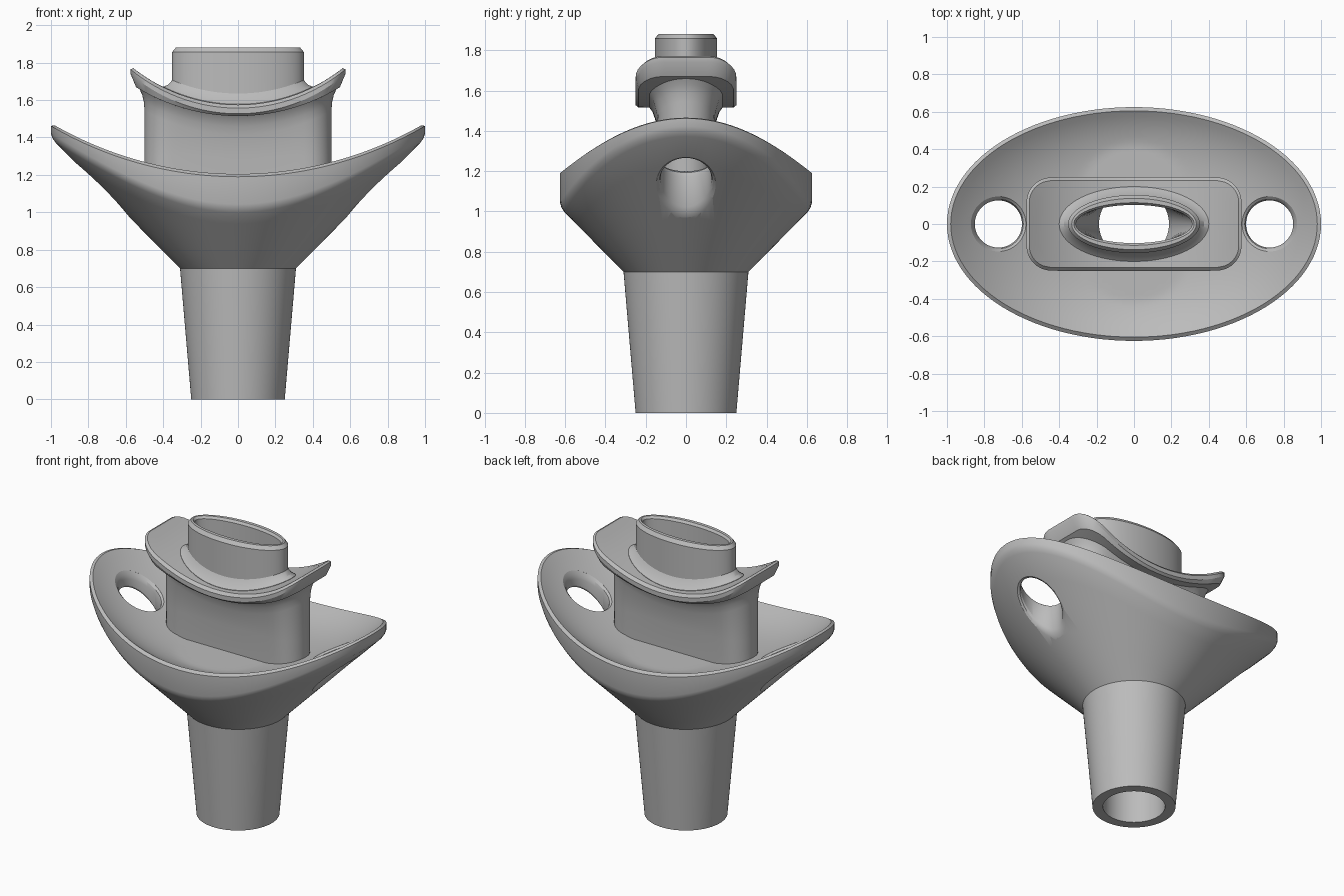
import bpy, bmesh, math

cube = bpy.data.objects.get("Cube")
if cube:
    bpy.data.objects.remove(cube, do_unlink=True)

SEGMENTS = 112
grey = bpy.data.materials.new("neutral_grey")
grey.use_nodes = True
grey.diffuse_color = (0.5, 0.5, 0.5, 1)
grey.node_tree.nodes["Principled BSDF"].inputs["Base Color"].default_value = (0.5, 0.5, 0.5, 1)


# Rings: closed outlines whose height is a number or a function of x and y
def height(z, x, y):
    return z(x, y) if callable(z) else z


def angles():
    return [math.tau * i / SEGMENTS for i in range(SEGMENTS)]


def ellipse(a, b, z, cx=0):
    pts = [(cx + a * math.cos(t), b * math.sin(t)) for t in angles()]
    return [(x, y, height(z, x, y)) for x, y in pts]


def rounded_box(a, b, r, z):
    ring = []
    for t in angles():
        dx, dy = a * math.cos(t), b * math.sin(t)
        lo, hi = 0.0, 2.0
        for _ in range(30):
            k = (lo + hi) / 2
            px = max(abs(k * dx) - (a - r), 0)
            py = max(abs(k * dy) - (b - r), 0)
            lo, hi = (k, hi) if math.hypot(px, py) < r else (lo, k)
        ring.append((lo * dx, lo * dy, height(z, lo * dx, lo * dy)))
    return ring


def blend(ring_a, ring_b, steps, z):
    out = []
    for s in range(1, steps):
        k = s / steps
        pts = [(p[0] + (q[0] - p[0]) * k, p[1] + (q[1] - p[1]) * k)
               for p, q in zip(ring_a, ring_b)]
        out.append([(x, y, height(z, x, y)) for x, y in pts])
    return out


# Skin the rings: a hollow part joins its last ring to its first, a solid is capped
def loft(name, rings, hollow=True):
    bm = bmesh.new()
    loops = [[bm.verts.new(p) for p in ring] for ring in rings]
    pairs = list(zip(loops, loops[1:]))
    if hollow:
        pairs.append((loops[-1], loops[0]))
    else:
        bm.faces.new(loops[0])
        bm.faces.new(loops[-1])
    for low, high in pairs:
        for i in range(SEGMENTS):
            j = (i + 1) % SEGMENTS
            bm.faces.new((low[i], low[j], high[j], high[i]))
    bmesh.ops.recalc_face_normals(bm, faces=bm.faces)
    mesh = bpy.data.meshes.new(name)
    bm.to_mesh(mesh)
    bm.free()
    mesh.materials.append(grey)
    obj = bpy.data.objects.new(name, mesh)
    bpy.context.collection.objects.link(obj)
    return obj


def activate(obj):
    bpy.ops.object.select_all(action='DESELECT')
    obj.select_set(True)
    bpy.context.view_layer.objects.active = obj


# Guiding surfaces: a trough curved in x, a dished flange top, a cone underneath
def trough(base, radius):
    return lambda x, y: base + radius - math.sqrt(radius ** 2 - x ** 2)


def flange_top(offset=0):
    rim = trough(1.205, 1.976)

    def dished(x, y):
        e = min(math.hypot(x / 0.98, y / 0.605), 1)
        return max(rim(x, y) - 0.105 * (1 - e ** 4), 1.125) + offset
    return dished


def plate_top(offset=0):
    return trough(1.575 + offset, 0.9)


def plate_under(offset=0):
    return trough(1.515 + offset, 1.04)


def cone(offset=0):
    return lambda x, y: 0.7 + offset + (math.hypot(x, y) - 0.31) * 1.01


def slot(z):
    return ellipse(0.31, 0.102, z)


# Tapered hollow stem
BORE = 0.187
stem = loft("stem", [ellipse(0.25, 0.25, 0), ellipse(0.31, 0.31, 0.7),
                     ellipse(BORE, BORE, 0.7), ellipse(BORE, BORE, 0)])

# Oval flange: conical underside, dished top with a curved rim
neck_circle = ellipse(0.31, 0.31, 0.7)
under_edge = ellipse(0.975, 0.605, cone())
rim_inner = ellipse(0.98, 0.605, flange_top())
flange_rings = [neck_circle, *blend(neck_circle, under_edge, 5, cone()), under_edge,
                ellipse(0.992, 0.618, cone(0.008)),
                ellipse(1.0, 0.625, cone(0.025)),
                ellipse(1.0, 0.625, flange_top(-0.015)), rim_inner,
                *blend(rim_inner, slot(0), 18, flange_top()), slot(flange_top()),
                ellipse(BORE, BORE, 0.7)]
flange = loft("flange", flange_rings)

# Two through holes with softened edges
for side in (-1, 1):
    cx = 0.725 * side
    profile = [(0.147, cone(-0.08)), (0.147, cone()), (0.133, cone(0.012)),
               (0.126, cone(0.03)), (0.126, flange_top(-0.035)),
               (0.133, flange_top(-0.012)), (0.147, flange_top()),
               (0.147, flange_top(0.08))]
    cutter = loft("hole_cutter", [ellipse(r, r, z, cx) for r, z in profile], hollow=False)
    cutter.hide_render = True
    cut = flange.modifiers.new("hole", 'BOOLEAN')
    cut.operation = 'DIFFERENCE'
    cut.solver = 'EXACT'
    cut.object = cutter
    activate(flange)
    bpy.ops.object.modifier_apply(modifier=cut.name)
    bpy.data.objects.remove(cutter, do_unlink=True)

# Flat-sided neck flaring into the plate
neck_profile = [(0.5, 0.126, flange_top(-0.03)), (0.5, 0.13, 1.3),
                (0.5, 0.143, plate_under(-0.1)), (0.503, 0.154, plate_under(-0.055)),
                (0.513, 0.167, plate_under(-0.02)), (0.53, 0.185, plate_under(0.005))]
neck = loft("neck", [rounded_box(a, b, b, z) for a, b, z in neck_profile]
            + [slot(plate_under(0.005)), slot(flange_top(-0.03))])

# Curved plate with chamfered edges
plate_low = rounded_box(0.545, 0.235, 0.12, plate_under())
plate_high = rounded_box(0.56, 0.232, 0.117, plate_top())
plate = loft("plate", [slot(plate_under()), *blend(slot(0), plate_low, 4, plate_under()),
                       plate_low,
                       rounded_box(0.575, 0.25, 0.135, trough(1.527, 0.88)),
                       rounded_box(0.575, 0.25, 0.135, plate_top(-0.018)),
                       plate_high, *blend(plate_high, slot(0), 6, plate_top()),
                       slot(plate_top())])

# Oval spout with a sloping foot and chamfered lip
spout_profile = [(0.4, 0.2, plate_top(-0.01)), (0.4, 0.2, plate_top(0.003)),
                 (0.374, 0.176, plate_top(0.025)), (0.352, 0.155, plate_top(0.06)),
                 (0.352, 0.155, 1.857),
                 (0.333, 0.137, 1.88), (0.322, 0.114, 1.88), (0.31, 0.102, 1.865),
                 (0.31, 0.102, plate_top(-0.01))]
spout = loft("spout", [ellipse(a, b, z) for a, b, z in spout_profile])

for part in (stem, flange, neck, plate, spout):
    activate(part)
    bpy.ops.object.shade_smooth_by_angle(angle=math.radians(28))
